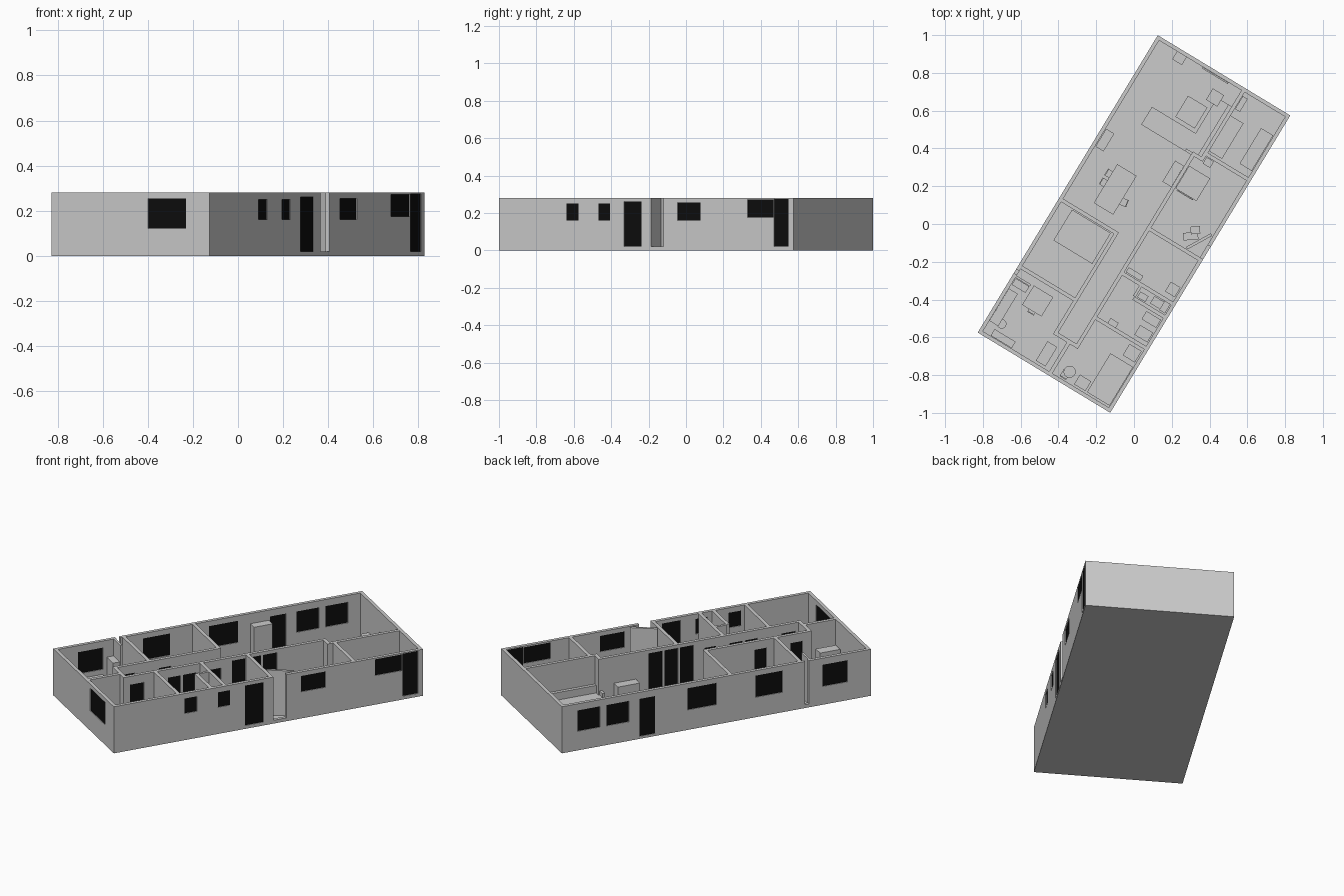
import bpy, bmesh, math
from mathutils import Matrix, Vector

if "Cube" in bpy.data.objects:
    bpy.data.objects.remove(bpy.data.objects["Cube"])

# The plan is drawn in a local frame (u along the house, v across) and turned into place
TURN = Matrix.Rotation(math.radians(58.8), 4, 'Z')
U, V, H, F, T = 0.92, 0.41, 0.28, 0.01, 0.02

black = bpy.data.materials.new("black_panel")
black.diffuse_color = (0.004, 0.004, 0.004, 1)
black.use_nodes = True
black.node_tree.nodes["Principled BSDF"].inputs["Base Color"].default_value = black.diffuse_color


def make(name, boxes, mat=None):
    """boxes: list of (u0, u1, v0, v1, z0, z1) or the same plus a yaw angle"""
    bm = bmesh.new()
    for b in boxes:
        u0, u1, v0, v1, z0, z1 = b[:6]
        yaw = math.radians(b[6]) if len(b) > 6 else 0
        m = (TURN @ Matrix.Translation(((u0 + u1) / 2, (v0 + v1) / 2, (z0 + z1) / 2))
             @ Matrix.Rotation(yaw, 4, 'Z')
             @ Matrix.Diagonal((u1 - u0, v1 - v0, z1 - z0, 1)))
        bmesh.ops.create_cube(bm, size=1, matrix=m)
    me = bpy.data.meshes.new(name)
    bm.to_mesh(me)
    bm.free()
    ob = bpy.data.objects.new(name, me)
    bpy.context.collection.objects.link(ob)
    if mat:
        me.materials.append(mat)
    return ob


def wall(name, axis, at, a, b, openings=(), t=T):
    """Wall from a to b with openings (start, end, bottom, top); a top of H is an open gap"""
    def slab(p, q, z0, z1, th):
        lo, hi = at - th / 2, at + th / 2
        return (p, q, lo, hi, z0, z1) if axis == 'u' else (lo, hi, p, q, z0, z1)
    solid, panels, pos = [], [], a
    for p, q, z0, z1 in sorted(openings):
        if p > pos + 1e-4:
            solid.append(slab(pos, p, F, H, t))
        if z0 > F:
            solid.append(slab(p, q, F, z0, t))
        if z1 < H:
            solid.append(slab(p, q, z1, H, t))
            panels.append(slab(p, q, z0, z1, t * 0.6))
        pos = q
    if b > pos:
        solid.append(slab(pos, b, F, H, t))
    make(name, solid)
    if panels:
        make(name + "_panels", panels, black)


def block(name, u, v, su, sv, h, yaw=0):
    make(name, [(u - su / 2, u + su / 2, v - sv / 2, v + sv / 2, F, F + h, yaw)])


def table(name, u, v, su, sv, h, leg=0.012):
    a, b = su / 2, sv / 2
    parts = [(u - a, u + a, v - b, v + b, h - 0.012, h)]
    for i in (-1, 1):
        for j in (-1, 1):
            cu, cv = u + i * (a - leg), v + j * (b - leg)
            parts.append((cu - leg / 2, cu + leg / 2, cv - leg / 2, cv + leg / 2, F, h - 0.012))
    make(name, parts)


def chair(name, u, v, yaw):
    s, c = 0.02, math.radians(yaw)
    bu, bv = u + math.cos(c) * s, v + math.sin(c) * s
    make(name, [(u - s, u + s, v - s, v + s, F, 0.055, yaw),
                (bu - 0.003, bu + 0.003, bv - s, bv + s, F, 0.105, yaw)])


def drum(name, u, v, r, h):
    p = TURN @ Vector((u, v, F + h / 2))
    bpy.ops.mesh.primitive_cylinder_add(vertices=20, radius=r, depth=h, location=p)
    bpy.context.object.name = name
    bpy.ops.object.shade_smooth_by_angle()


# Floor
make("floor", [(-U, U, -V, V, 0, F)])

# Outer walls with windows and doors
W = V - T / 2
wall("right_wall", 'u', -W, -U, U, [
    (-0.50, -0.425, 0.16, 0.25), (-0.30, -0.228, 0.16, 0.25), (-0.14, -0.03, 0.02, 0.26),
    (0.03, 0.107, 0.02, H), (0.195, 0.34, 0.16, 0.255),
    (0.634, 0.795, 0.175, 0.272), (0.798, 0.89, 0.02, 0.275)])
wall("left_wall", 'u', W, -U, U, [
    (-0.782, -0.632, 0.11, 0.24), (-0.552, -0.528, 0.02, H), (-0.394, -0.232, 0.12, 0.25),
    (0.0, 0.173, 0.12, 0.25), (0.364, 0.457, 0.015, 0.24),
    (0.52, 0.654, 0.115, 0.24), (0.694, 0.827, 0.115, 0.24)])
E, I = U - T / 2, V - T
wall("front_wall", 'v', -E, -I, I, [(-0.288, -0.09, 0.12, 0.255)])
wall("back_wall", 'v', E, -I, I)

# Corridor walls with doors
d = (0.015, 0.23)
wall("corridor_right_wall", 'u', -0.078, -0.71, 0.47, [
    (-0.682, -0.60, *d), (-0.456, -0.38, *d), (-0.367, -0.29, *d), (-0.21, -0.14, *d),
    (-0.075, 0.006, 0.015, 0.26), (0.018, 0.099, 0.015, 0.26), (0.111, 0.192, 0.015, 0.26)])
wall("corridor_left_wall", 'u', 0.055, -0.71, -0.08, [(-0.665, -0.595, *d), (-0.45, -0.38, *d)])
wall("corridor_end_wall", 'v', -0.71, -0.088, 0.065)

# Room dividers
wall("living_bedroom_wall", 'v', -0.09, 0.065, I)
wall("bedroom_study_wall", 'v', -0.505, 0.065, I)
wall("shaft_wall", 'v', -0.562, 0.30, I, t=0.012)
wall("study_guest_wall", 'u', -0.03, -U + T, -0.72)
wall("guest_bath_wall", 'v', -0.53, -I, -0.088)
wall("bath_toilet_wall", 'v', -0.337, -I, -0.20)
wall("toilet_hall_wall", 'v', -0.255, -I, -0.088)
wall("toilet_front_wall", 'u', -0.20, -0.327, -0.265, t=0.015)
wall("hall_kitchen_wall", 'v', 0.02, -I, -0.088)
wall("kitchen_side_wall", 'v', 0.515, -I, -0.13)
wall("kitchen_step_wall", 'v', 0.48, -0.14, -0.068)
wall("living_side_wall", 'u', -0.13, 0.49, U - T)
make("angled_niche_wall", [(0.025, 0.175, -0.35, -0.335, F, H, -30)])

# Living room
block("tall_cabinet", 0.30, 0.362, 0.11, 0.05, 0.21)
block("corner_cabinet", 0.876, 0.249, 0.05, 0.06, 0.08)
block("wall_screen", 0.895, 0.04, 0.008, 0.16, 0.15)
make("sofa", [(0.47, 0.58, -0.03, 0.24, F, 0.065),
              (0.48, 0.80, -0.10, -0.03, F, 0.065),
              (0.47, 0.80, -0.12, -0.10, F, 0.11),
              (0.47, 0.485, -0.10, -0.03, F, 0.09),
              (0.76, 0.83, -0.055, 0.015, F, 0.08)])
table("coffee_table", 0.664, 0.047, 0.13, 0.12, 0.06)
block("sideboard", 0.335, -0.04, 0.13, 0.055, 0.11)
table("dining_table", 0.105, 0.18, 0.24, 0.12, 0.10)
chair("dining_chair_1", 0.105, 0.246, 90)
chair("dining_chair_2", 0.07, 0.108, -80)
chair("dining_chair_3", 0.16, 0.246, 90)

# Right-hand rooms
block("slim_cabinet", 0.838, -0.157, 0.08, 0.03, 0.14)
block("storage_counter", 0.646, -0.18, 0.22, 0.08, 0.09)
block("work_bench", 0.673, -0.35, 0.22, 0.075, 0.09)
block("kitchen_stand", 0.482, -0.168, 0.04, 0.045, 0.10)
block("kitchen_block", 0.345, -0.155, 0.14, 0.13, 0.09)
make("kitchen_rail", [(0.268, 0.274, -0.20, -0.10, F, 0.12)])
make("niche_seat", [(0.08, 0.12, -0.33, -0.25, F, 0.07, 35), (0.12, 0.16, -0.32, -0.27, F, 0.12, 35)])

# Hall, toilet and bathroom
block("hall_bench", -0.19, -0.355, 0.06, 0.06, 0.09)
block("hall_shelf", -0.225, -0.14, 0.03, 0.09, 0.12)
make("toilet", [(-0.315, -0.27, -0.35, -0.29, F, 0.06), (-0.32, -0.265, -0.385, -0.35, F, 0.11)])
block("toilet_basin", -0.305, -0.24, 0.035, 0.05, 0.09)
block("bath_basin", -0.385, -0.34, 0.05, 0.09, 0.09)
block("bath_seat", -0.47, -0.345, 0.06, 0.08, 0.08)
block("bath_cabinet", -0.505, -0.177, 0.03, 0.05, 0.14)

# Bedrooms
for name, u, v, su, sv in (("main_bed", -0.20, 0.20, 0.19, 0.24), ("guest_bed", -0.77, -0.318, 0.24, 0.14)):
    make(name, [(u - su / 2, u + su / 2, v - sv / 2, v + sv / 2, F, 0.07)])
block("guest_nightstand", -0.59, -0.346, 0.07, 0.075, 0.10)
block("guest_dresser", -0.86, -0.203, 0.06, 0.07, 0.10)
drum("guest_round_table", -0.846, -0.114, 0.032, 0.08)
chair("guest_chair", -0.87, -0.10, 180)

# Study
table("desk", -0.613, 0.225, 0.12, 0.12, 0.10)
chair("desk_chair", -0.667, 0.223, 180)
block("study_cabinet", -0.59, 0.345, 0.04, 0.085, 0.17)
block("study_couch", -0.735, 0.362, 0.20, 0.055, 0.07)
block("low_chest", -0.878, 0.278, 0.04, 0.13, 0.09)
drum("round_stool", -0.815, 0.325, 0.025, 0.06)
block("bookshelf", -0.828, 0.04, 0.12, 0.06, 0.13)
